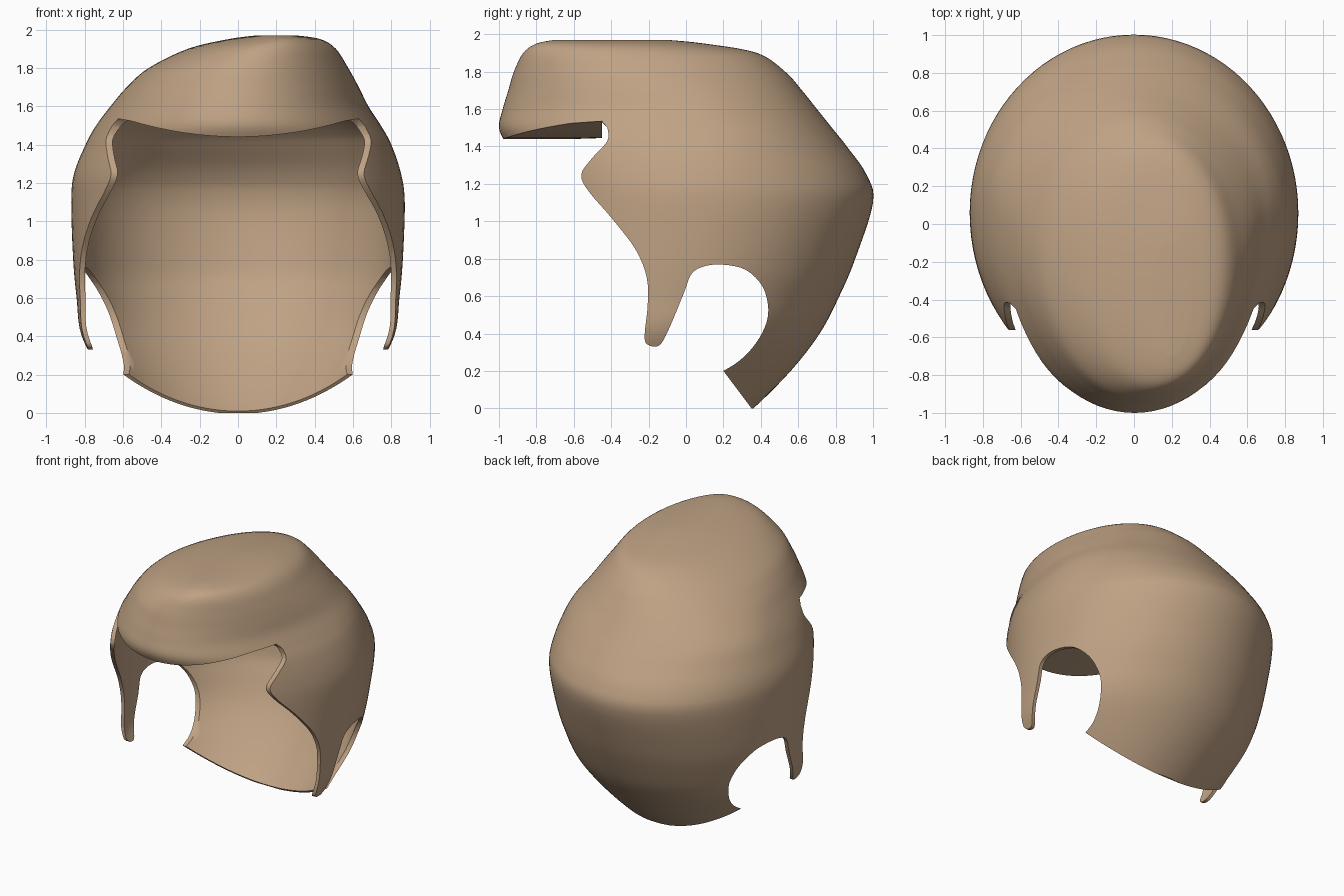
import bpy, bmesh, math

if "Cube" in bpy.data.objects:
    bpy.data.objects.remove(bpy.data.objects["Cube"])


def spline(points, steps):
    """Catmull-Rom curve through tuples of any length."""
    out = []
    n = len(points)
    for i in range(n - 1):
        p = [points[max(0, min(n - 1, i + k))] for k in (-1, 0, 1, 2)]
        for s in range(steps):
            t = s / steps
            out.append(tuple(
                0.5 * (2 * b + (c - a) * t + (2 * a - 5 * b + 4 * c - d) * t * t
                       + (3 * b - a - 3 * c + d) * t ** 3)
                for a, b, c, d in zip(*p)))
    out.append(points[-1])
    return out


def ramp(v, lo, hi):
    return max(0.0, min(1.0, (v - lo) / (hi - lo)))


def loft(name, rings):
    """Closed skin through a list of equal-length rings."""
    bm = bmesh.new()
    rows = [[bm.verts.new(p) for p in r] for r in rings]
    n = len(rows[0])
    for a, b in zip(rows, rows[1:]):
        for i in range(n):
            j = (i + 1) % n
            bm.faces.new((a[i], a[j], b[j], b[i]))
    bm.faces.new(rows[0][::-1])
    bm.faces.new(rows[-1])
    bmesh.ops.triangulate(bm, faces=[f for f in bm.faces if len(f.verts) > 4])
    bmesh.ops.recalc_face_normals(bm, faces=bm.faces)
    mesh = bpy.data.meshes.new(name)
    bm.to_mesh(mesh)
    bm.free()
    obj = bpy.data.objects.new(name, mesh)
    bpy.context.collection.objects.link(obj)
    return obj


# Horizontal sections: z, left x, right x, back y, widest y, front y
SECTIONS = [
    (-0.10, -0.42, 0.42, 0.22, -0.20, -0.70),
    (0.00, -0.53, 0.53, 0.36, -0.20, -0.75),
    (0.20, -0.70, 0.70, 0.56, -0.19, -0.80),
    (0.40, -0.815, 0.815, 0.715, -0.11, -0.85),
    (0.60, -0.842, 0.842, 0.82, -0.02, -0.90),
    (0.80, -0.86, 0.86, 0.905, 0.03, -0.90),
    (1.10, -0.87, 0.87, 1.00, 0.06, -0.90),
    (1.25, -0.855, 0.85, 0.965, 0.06, -0.92),
    (1.40, -0.795, 0.80, 0.86, 0.07, -0.96),
    (1.50, -0.74, 0.745, 0.78, 0.08, -1.00),
    (1.60, -0.665, 0.68, 0.70, 0.02, -0.98),
    (1.70, -0.58, 0.63, 0.62, -0.08, -0.95),
    (1.80, -0.465, 0.575, 0.53, -0.18, -0.92),
    (1.90, -0.26, 0.51, 0.38, -0.25, -0.87),
    (1.95, -0.05, 0.43, 0.10, -0.30, -0.80),
    (1.97, 0.10, 0.30, -0.10, -0.35, -0.70),
]


def hair_rings(wall=0.0, fringe_back=None):
    """Rings of the hair surface; with a wall, the thinner head hollow inside it."""
    rings = []
    for z, xl, xr, yb, yc, yf in spline(SECTIONS, 5):
        t = wall * (0.5 + 0.5 * ramp(z, 0.1, 0.6))
        back = t + 4 * wall * ramp(z, 0.7, 1.15)     # hair is fuller at the back
        drop = t * (z - 0.9) + 4 * wall * ramp(z, 1.45, 1.97)
        xc, hw = (xl + xr) / 2, (xr - xl) / 2 - t
        ring = []
        for i in range(96):
            a = math.tau * i / 96
            s = math.sin(a)
            y = yc + s * ((yb - back - yc) if s > 0 else (yc - yf - t))
            if fringe_back is not None and z > 1.43:
                y = max(y, fringe_back)
            ring.append((xc + hw * math.cos(a), y, z - drop))
        rings.append(ring)
    return rings


hair = loft("hair_cap", hair_rings())
# Hollow for the head, leaving the fringe solid
hollow = loft("head_hollow", hair_rings(0.027, -0.45))

# Side profile (y, z) of everything cut away: face, sideburn and ear outlines
temple = spline([(-0.42, 1.50), (-0.42, 1.43), (-0.50, 1.34), (-0.56, 1.25),
                 (-0.52, 1.16), (-0.40, 1.02), (-0.27, 0.85), (-0.21, 0.70),
                 (-0.205, 0.55), (-0.22, 0.41), (-0.215, 0.35), (-0.17, 0.33),
                 (-0.13, 0.35), (-0.08, 0.45), (-0.01, 0.62), (0.03, 0.72),
                 (0.10, 0.76), (0.20, 0.768), (0.32, 0.74), (0.41, 0.65),
                 (0.44, 0.53), (0.42, 0.43), (0.36, 0.33), (0.28, 0.25),
                 (0.20, 0.20)], 4)
outer = [(0.35, 0.0), (1.3, 0.0), (1.3, -0.4), (-1.3, -0.4)]
rings = []
for k in range(-15, 16):
    x = k * 0.07
    lift = 0.09 * min(1.0, (x / 0.58) ** 2)   # fringe edge arches up at the sides
    fringe = [(-1.3, 1.44 + lift), (-0.60, 1.44 + lift), (-0.45, 1.445 + lift)]
    rings.append([(x, y, z) for y, z in fringe + temple + outer])
opening = loft("face_and_ear_opening", rings)

bpy.context.view_layer.objects.active = hair
for cutter in (hollow, opening):
    cutter.hide_render = True
    mod = hair.modifiers.new("cut", 'BOOLEAN')
    mod.operation = 'DIFFERENCE'
    mod.solver = 'EXACT'
    mod.object = cutter
    bpy.ops.object.modifier_apply(modifier=mod.name)
    bpy.data.objects.remove(cutter)

# Hair colour and smooth shading
tan = bpy.data.materials.new("tan_hair")
tan.diffuse_color = (0.52, 0.36, 0.23, 1)
tan.use_nodes = True
tan.node_tree.nodes["Principled BSDF"].inputs["Base Color"].default_value = tan.diffuse_color
hair.data.materials.clear()
hair.data.materials.append(tan)
bpy.ops.object.select_all(action='DESELECT')
hair.select_set(True)
bpy.ops.object.shade_smooth_by_angle(angle=math.radians(40))
